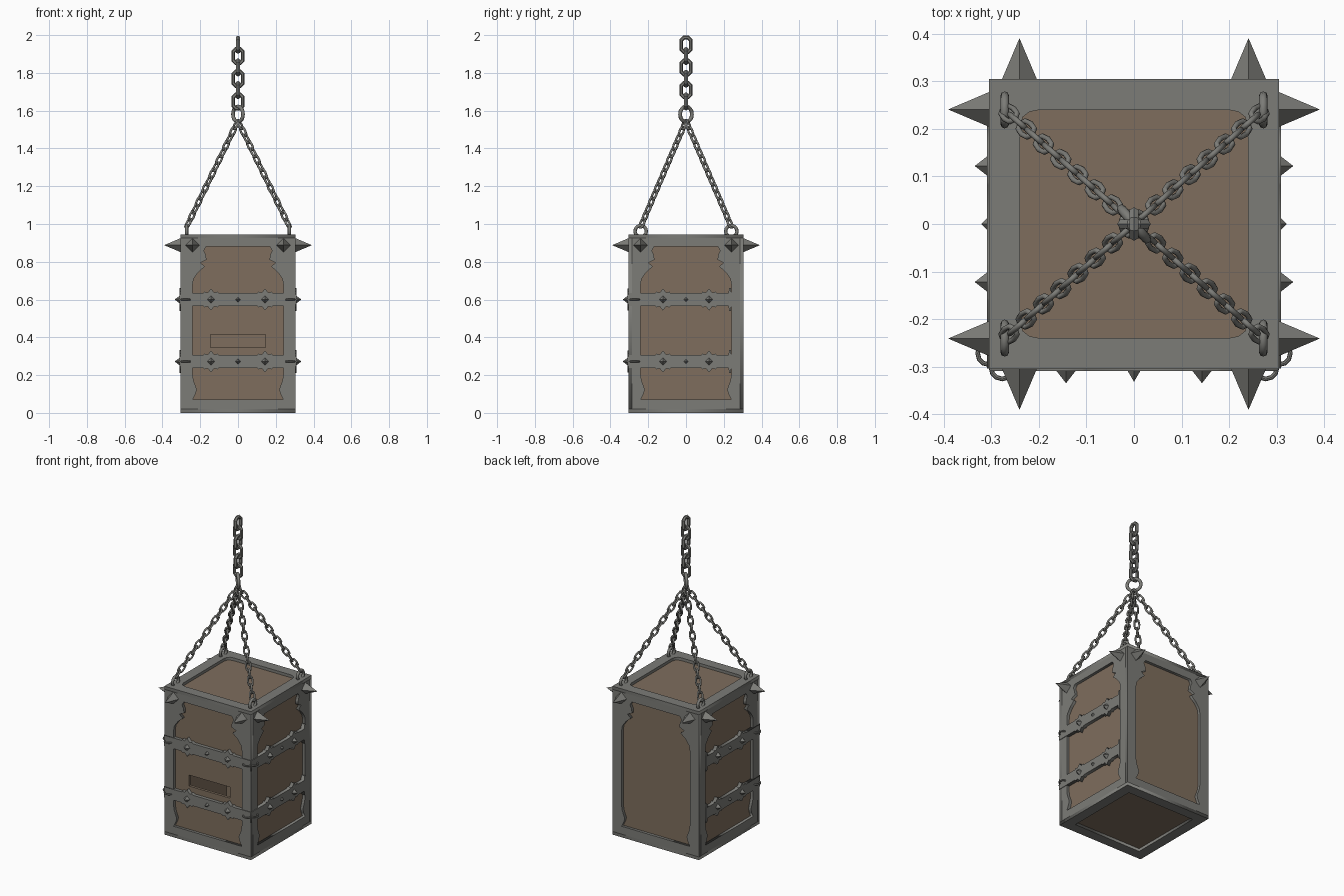
import bpy, bmesh
from math import pi, sin, cos, radians
from mathutils import Matrix, Vector

if "Cube" in bpy.data.objects:
    bpy.data.objects.remove(bpy.data.objects["Cube"])


def material(name, rgb):
    m = bpy.data.materials.new(name)
    m.diffuse_color = (*rgb, 1)
    m.use_nodes = True
    m.node_tree.nodes["Principled BSDF"].inputs["Base Color"].default_value = m.diffuse_color
    return m


METAL = material("iron", (0.20, 0.20, 0.185))
WOOD = material("wood", (0.21, 0.155, 0.11))
T = Matrix.Translation


def add(name, data, mat):
    ob = bpy.data.objects.new(name, data)
    bpy.context.collection.objects.link(ob)
    data.materials.append(mat)
    return ob


def from_bm(name, bm, mat=METAL, smooth=None):
    bmesh.ops.recalc_face_normals(bm, faces=bm.faces)
    me = bpy.data.meshes.new(name)
    bm.to_mesh(me)
    bm.free()
    ob = add(name, me, mat)
    if smooth:
        bpy.ops.object.select_all(action='DESELECT')
        ob.select_set(True)
        bpy.context.view_layer.objects.active = ob
        bpy.ops.object.shade_smooth_by_angle(angle=radians(smooth))
    return ob


def plate(name, outlines, depth, matrix):
    """Flat plate from closed outlines (second outline is a hole)."""
    cu = bpy.data.curves.new(name, 'CURVE')
    cu.dimensions, cu.fill_mode, cu.extrude = '2D', 'BOTH', depth / 2
    for pts in outlines:
        sp = cu.splines.new('POLY')
        sp.points.add(len(pts) - 1)
        for p, (x, y) in zip(sp.points, pts):
            p.co = (x, y, 0, 1)
        sp.use_cyclic_u = True
    ob = add(name, cu, METAL)
    ob.matrix_world = matrix
    bpy.ops.object.select_all(action='DESELECT')
    ob.select_set(True)
    bpy.context.view_layer.objects.active = ob
    bpy.ops.object.convert(target='MESH')


def face(deg, dist):
    """Local x = along the wall, y = up, z = outward."""
    return Matrix.Rotation(radians(deg), 4, 'Z') @ T((0, -dist, 0)) @ Matrix.Rotation(pi / 2, 4, 'X')


def rect(x, y0, y1):
    return [(-x, y0), (x, y0), (x, y1), (-x, y1)]


def link(bm, m, hw, hl, r, n=12, sides=8, phase=0.0):
    """One closed link in local XZ, long along Z."""
    rings = []
    for i in range(n):
        a = 2 * pi * i / n + phase
        off = (hl - hw) * (1 if sin(a) > 1e-6 else -1 if sin(a) < -1e-6 else 0)
        rings.append([bm.verts.new(m @ Vector((
            cos(a) * (hw + r * cos(b)), r * sin(b), sin(a) * (hw + r * cos(b)) + off)))
            for b in (2 * pi * j / sides for j in range(sides))])
    for i in range(n):
        p, q = rings[i], rings[(i + 1) % n]
        for j in range(sides):
            k = (j + 1) % sides
            bm.faces.new((p[j], q[j], q[k], p[k]))


def spike(bm, m, r, h):
    bmesh.ops.create_cone(bm, cap_ends=True, segments=4, radius1=r, radius2=0,
                          depth=h, matrix=m @ T((0, 0, h / 2)))


# hollow wooden box with a viewing slot
bm = bmesh.new()
bmesh.ops.create_cube(bm, size=1, matrix=T((0, 0, 0.4725)) @ Matrix.Diagonal((0.574, 0.574, 0.909, 1)))
box = from_bm("wooden_box", bm, WOOD)
so = box.modifiers.new("walls", 'SOLIDIFY')
so.thickness, so.offset = 0.03, -1
bm = bmesh.new()
bmesh.ops.create_cube(bm, size=1, matrix=T((0, -0.28, 0.38)) @ Matrix.Diagonal((0.29, 0.12, 0.07, 1)))
cutter = from_bm("slot_cutter", bm, WOOD)
cutter.hide_render = True
cutter.hide_viewport = True
bo = box.modifiers.new("slot", 'BOOLEAN')
bo.operation, bo.object, bo.solver = 'DIFFERENCE', cutter, 'EXACT'

# iron frame: ornate openings on the walls, chamfered on the lid
half = [(0.24, 0.07), (0.225, 0.1), (0.218, 0.125), (0.235, 0.17), (0.24, 0.2), (0.24, 0.68),
        (0.235, 0.71), (0.21, 0.745), (0.175, 0.775), (0.2, 0.795), (0.167, 0.81),
        (0.17, 0.835), (0.181, 0.86), (0.168, 0.88)]
hole = half + [(-x, y) for x, y in reversed(half)]
for name, deg in (("front", 0), ("right", 90), ("back", 180), ("left", 270)):
    w = 0.305 if name in ("front", "back") else 0.285
    plate(name + "_frame", [rect(w, 0.02, 0.925), hole], 0.02, face(deg, 0.295))
q = [(0.24, 0.205), (0.234, 0.225), (0.22, 0.236), (0.2, 0.24)]
top_hole = []
for sx, sy in ((1, 1), (-1, 1), (-1, -1), (1, -1)):
    c = [(sx * x, sy * y) for x, y in q]
    top_hole += c if sx * sy > 0 else c[::-1]
plate("top_frame", [rect(0.305, -0.305, 0.305), top_hole], 0.02, T((0, 0, 0.935)))
plate("bottom_frame", [rect(0.305, -0.305, 0.305), rect(0.24, -0.24, 0.24)], 0.02, T((0, 0, 0.01)))


# iron bands with diamond flares and small studs, on the front and sides
def flare(c):
    return [(c - 0.04, 0.034), (c - 0.034, 0.042), (c - 0.018, 0.036), (c, 0.058),
            (c + 0.018, 0.036), (c + 0.034, 0.042), (c + 0.04, 0.034)]


studs = bmesh.new()
for z in (0.6, 0.272):
    for name, deg, s, u in (("front", 0, 1, 0.143), ("right", 90, 1, 0.122), ("left", 270, -1, 0.122)):
        top = [(-0.304, 0.034)] + flare(-u) + flare(u)
        if name == "front":
            top += [(0.304, 0.034)]
        else:  # cross-shaped end at the back
            top += [(0.225, 0.034), (0.228, 0.06), (0.238, 0.06), (0.24, 0.034)]
        prof = top + [(x, -y) for x, y in reversed(top)]
        plate(name + "_band", [[(s * x, y + z) for x, y in prof]], 0.022, face(deg, 0.298))
        for x, r, h in ((-u, 0.021, 0.027), (0, 0.014, 0.024 if name == "front" else 0.013), (u, 0.021, 0.027)):
            spike(studs, face(deg, 0.308) @ T((x, z, 0)), r, h)
from_bm("band_studs", studs)

# large spikes at the upper corners
bm = bmesh.new()
for deg in (0, 90, 180, 270):
    for x in (-0.241, 0.241):
        spike(bm, face(deg, 0.304) @ T((x, 0.888, 0)), 0.037, 0.087)
from_bm("corner_spikes", bm)

# small rings tying the bands at the front corners
bm = bmesh.new()
flat = Matrix.Rotation(pi / 2, 4, 'X')
for z in (0.6, 0.272):
    for s in (-1, 1):
        link(bm, T((s * 0.305, -0.272, z)) @ flat, 0.024, 0.024, 0.005)
        link(bm, T((s * 0.277, -0.302, z)) @ flat, 0.024, 0.024, 0.005)
from_bm("band_rings", bm, smooth=40)

# lifting eyes on the lid and the four sling chains
eyes, slings = bmesh.new(), bmesh.new()
for sx in (-1, 1):
    for sy in (-1, 1):
        base = Vector((sx * 0.272, sy * 0.24, 0.962))
        link(eyes, T(base) @ Matrix.Rotation(pi / 2, 4, 'Z'), 0.03, 0.03, 0.009, n=16)
        a, b = base + Vector((0, 0, 0.024)), Vector((0, 0, 1.545))
        rot = (b - a).to_track_quat('Z', 'Y').to_matrix().to_4x4()
        count = 15
        for i in range(count):
            p = a.lerp(b, (i + 0.5) / count)
            link(slings, T(p) @ rot @ Matrix.Rotation(pi / 2 * (i % 2), 4, 'Z'),
                 0.0145, 0.028, 0.006, n=10)
from_bm("lifting_eyes", eyes, smooth=50)
from_bm("sling_chains", slings, smooth=50)

# master ring and heavy hanging chain
bm = bmesh.new()
link(bm, T((0, 0, 1.581)) @ Matrix.Rotation(radians(-50), 4, 'Z'), 0.041, 0.041, 0.01, n=16)
from_bm("master_ring", bm, smooth=50)
bm = bmesh.new()
for i in range(6):
    link(bm, T((0, 0, 1.949 - 0.06 * i)) @ Matrix.Rotation(pi / 2 * ((i + 1) % 2), 4, 'Z'),
         0.027, 0.04, 0.011, n=8, sides=6, phase=pi / 8)
from_bm("hanging_chain", bm)
